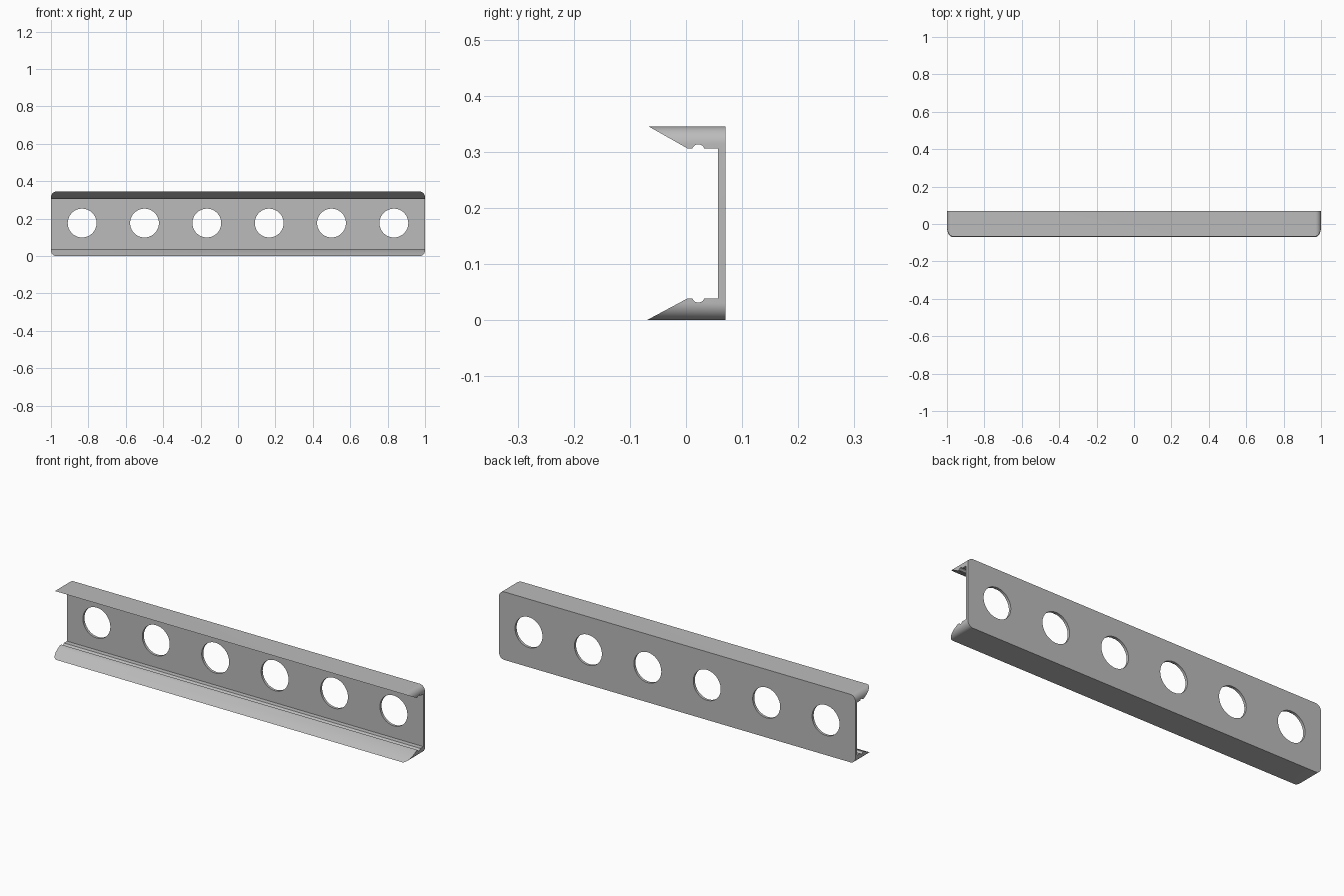
import bpy
import bmesh
from math import sin, cos, pi, radians

cube = bpy.data.objects.get("Cube")
if cube:
    bpy.data.objects.remove(cube, do_unlink=True)

HEIGHT = 0.345
MID = HEIGHT / 2
BACK = 0.07


def material(name, value):
    mat = bpy.data.materials.new(name)
    mat.use_nodes = True
    colour = (value, value, value, 1)
    mat.diffuse_color = colour
    mat.node_tree.nodes["Principled BSDF"].inputs["Base Color"].default_value = colour
    return mat


def prism(name, outlines, offset):
    """Extrude closed 3D outlines along an offset vector."""
    bm = bmesh.new()
    for outline in outlines:
        face = bm.faces.new([bm.verts.new(p) for p in outline])
        grown = bmesh.ops.extrude_face_region(bm, geom=[face])["geom"]
        verts = [v for v in grown if isinstance(v, bmesh.types.BMVert)]
        bmesh.ops.translate(bm, verts=verts, vec=offset)
    # extrusion keeps the starting face as the other cap
    bmesh.ops.recalc_face_normals(bm, faces=bm.faces[:])
    mesh = bpy.data.meshes.new(name)
    bm.to_mesh(mesh)
    bm.free()
    obj = bpy.data.objects.new(name, mesh)
    bpy.context.collection.objects.link(obj)
    return obj


def arc(x, z, r, start, end, steps):
    angles = [start + (end - start) * i / steps for i in range(steps + 1)]
    return [(x + r * cos(a), z + r * sin(a)) for a in angles]


def cut(target, cutter, operation):
    mod = target.modifiers.new("cut", "BOOLEAN")
    mod.operation = operation
    mod.solver = "EXACT"
    mod.object = cutter
    bpy.context.view_layer.objects.active = target
    bpy.ops.object.modifier_apply(modifier=mod.name)
    bpy.data.objects.remove(cutter, do_unlink=True)


# Channel section: wedge-shaped flanges with a groove, joined by a thin web
groove = arc(0.022, 0.043, 0.0115, radians(200), radians(340), 10)
lower = [(-0.07, 0), (0.003, 0.039), (0.010, 0.039)]
lower += groove + [(0.035, 0.039), (0.057, 0.039)]
upper = [(y, HEIGHT - z) for y, z in reversed(lower)]
upper[-1] = (-0.066, HEIGHT)
section = lower + upper + [(BACK, HEIGHT), (BACK, 0)]
rail = prism("channel_rail", [[(-1, y, z) for y, z in section]], (2, 0, 0))

# Rounded end corners
R = 0.03
corners = [(1 - R, HEIGHT - R), (R - 1, HEIGHT - R), (R - 1, R), (1 - R, R)]
outline = []
for i, (x, z) in enumerate(corners):
    outline += arc(x, z, R, i * pi / 2, (i + 1) * pi / 2, 12)
envelope = prism("end_rounding", [[(x, -0.2, z) for x, z in outline]], (0, 0.4, 0))
cut(rail, envelope, "INTERSECT")

# Six round holes through the web
circles = []
for i in range(6):
    ring = arc((i - 2.5) / 3, MID + 0.004, 0.077, 0, 2 * pi, 64)[:-1]
    circles.append([(x, 0.03, z) for x, z in ring])
cut(rail, prism("hole_cutter", circles, (0, 0.1, 0)), "DIFFERENCE")

# Metal finish
rail.data.materials.clear()
rail.data.materials.append(material("grey_metal", 0.5))
bpy.ops.object.select_all(action="DESELECT")
rail.select_set(True)
bpy.context.view_layer.objects.active = rail
bpy.ops.object.shade_smooth_by_angle(angle=radians(30))
